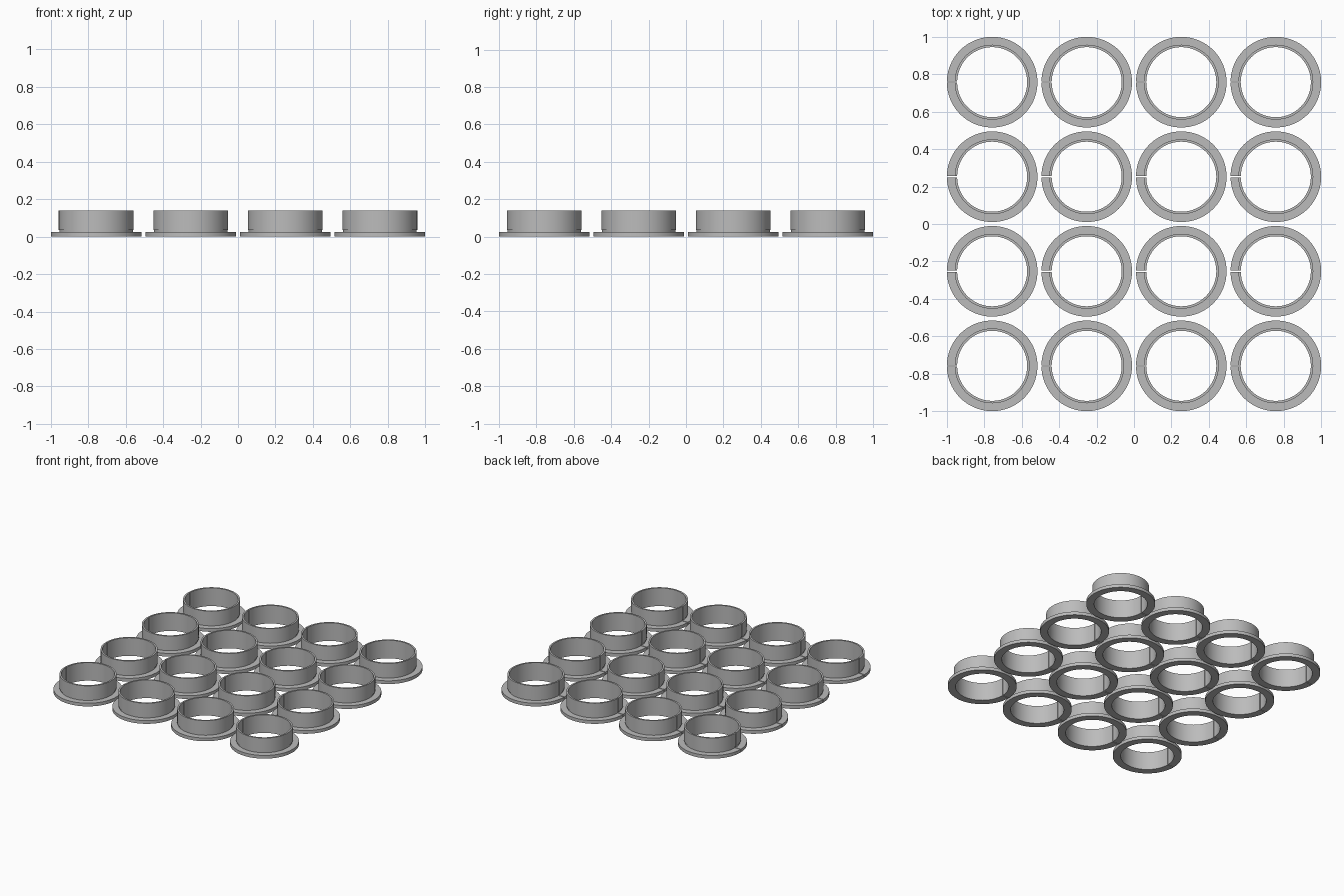
import bpy, bmesh, math

if "Cube" in bpy.data.objects:
    bpy.data.objects.remove(bpy.data.objects["Cube"])

PITCH = 0.505      # spacing of the rings
SLIT = 0.006       # width of the cut through each ring
STEPS = 96

# Ring cross-section (radius, height): bore, rim, wall, relief groove, flange
PROFILE = [(0.187, 0.0), (0.187, 0.14), (0.200, 0.14), (0.200, 0.036),
           (0.196, 0.036), (0.196, 0.025), (0.242, 0.025), (0.242, 0.0)]

grey = bpy.data.materials.new("grey")
grey.diffuse_color = (0.50, 0.50, 0.50, 1)
grey.use_nodes = True
grey.node_tree.nodes["Principled BSDF"].inputs["Base Color"].default_value = grey.diffuse_color


def ring_mesh():
    """Sweep the cross-section around z, leaving a parallel slit at -x."""
    bm = bmesh.new()
    loops = []
    for i in range(STEPS + 1):
        loop = []
        for r, z in PROFILE:
            end = math.pi - math.asin(SLIT / 2 / r)
            a = -end + 2 * end * i / STEPS
            loop.append(bm.verts.new((r * math.cos(a), r * math.sin(a), z)))
        loops.append(loop)
    n = len(PROFILE)
    for a, b in zip(loops, loops[1:]):
        for j in range(n):
            k = (j + 1) % n
            bm.faces.new((a[j], a[k], b[k], b[j]))
    # slit walls
    bm.faces.new(loops[0])
    bm.faces.new(loops[-1][::-1])
    bmesh.ops.recalc_face_normals(bm, faces=bm.faces)
    mesh = bpy.data.meshes.new("flanged_ring")
    bm.to_mesh(mesh)
    bm.free()
    mesh.materials.append(grey)
    return mesh


# Four by four grid of split flanged rings
mesh = ring_mesh()
for row in range(4):
    for col in range(4):
        ring = bpy.data.objects.new(f"flanged_ring_{row + 1}_{col + 1}", mesh)
        ring.location = ((col - 1.5) * PITCH, (row - 1.5) * PITCH, 0)
        bpy.context.collection.objects.link(ring)

# Smooth walls with sharp edges (shared mesh, so one ring is enough)
bpy.context.view_layer.objects.active = ring
ring.select_set(True)
bpy.ops.object.shade_smooth_by_angle(angle=math.radians(30))
